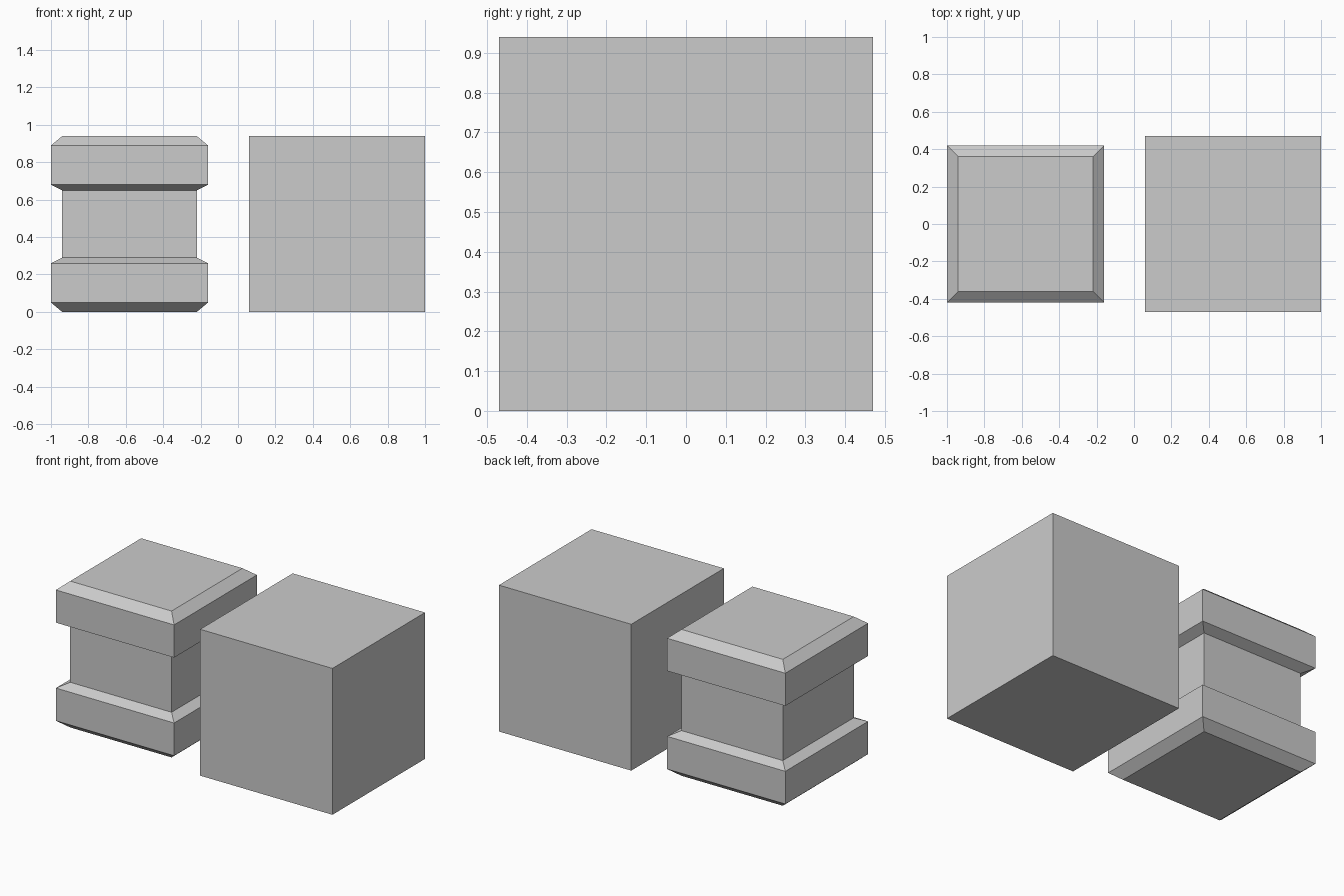
import bpy, bmesh

if "Cube" in bpy.data.objects:
    bpy.data.objects.remove(bpy.data.objects["Cube"])


def square_stack(name, x, profile):
    """Solid with square cross-sections; profile is (half width, height) from bottom to top."""
    bm = bmesh.new()
    rings = [[bm.verts.new((sx * h, sy * h, z))
              for sx, sy in ((-1, -1), (1, -1), (1, 1), (-1, 1))]
             for h, z in profile]
    for low, high in zip(rings, rings[1:]):
        for i in range(4):
            j = (i + 1) % 4
            bm.faces.new((low[i], low[j], high[j], high[i]))
    bm.faces.new(rings[0][::-1])
    bm.faces.new(rings[-1])
    mesh = bpy.data.meshes.new(name)
    bm.to_mesh(mesh)
    bm.free()
    obj = bpy.data.objects.new(name, mesh)
    obj.location.x = x
    bpy.context.collection.objects.link(obj)
    return obj


SIZE = 0.94            # shared height
WIDE, NARROW = 0.42, 0.36

# Grooved block: two chamfered bands around a recessed waist
square_stack("grooved_block", -0.58, [
    (NARROW, 0), (WIDE, 0.05), (WIDE, 0.26), (NARROW, 0.29),
    (NARROW, 0.65), (WIDE, 0.68), (WIDE, 0.89), (NARROW, SIZE)])

# Plain cube beside it
square_stack("plain_cube", 0.53, [(SIZE / 2, 0), (SIZE / 2, SIZE)])
